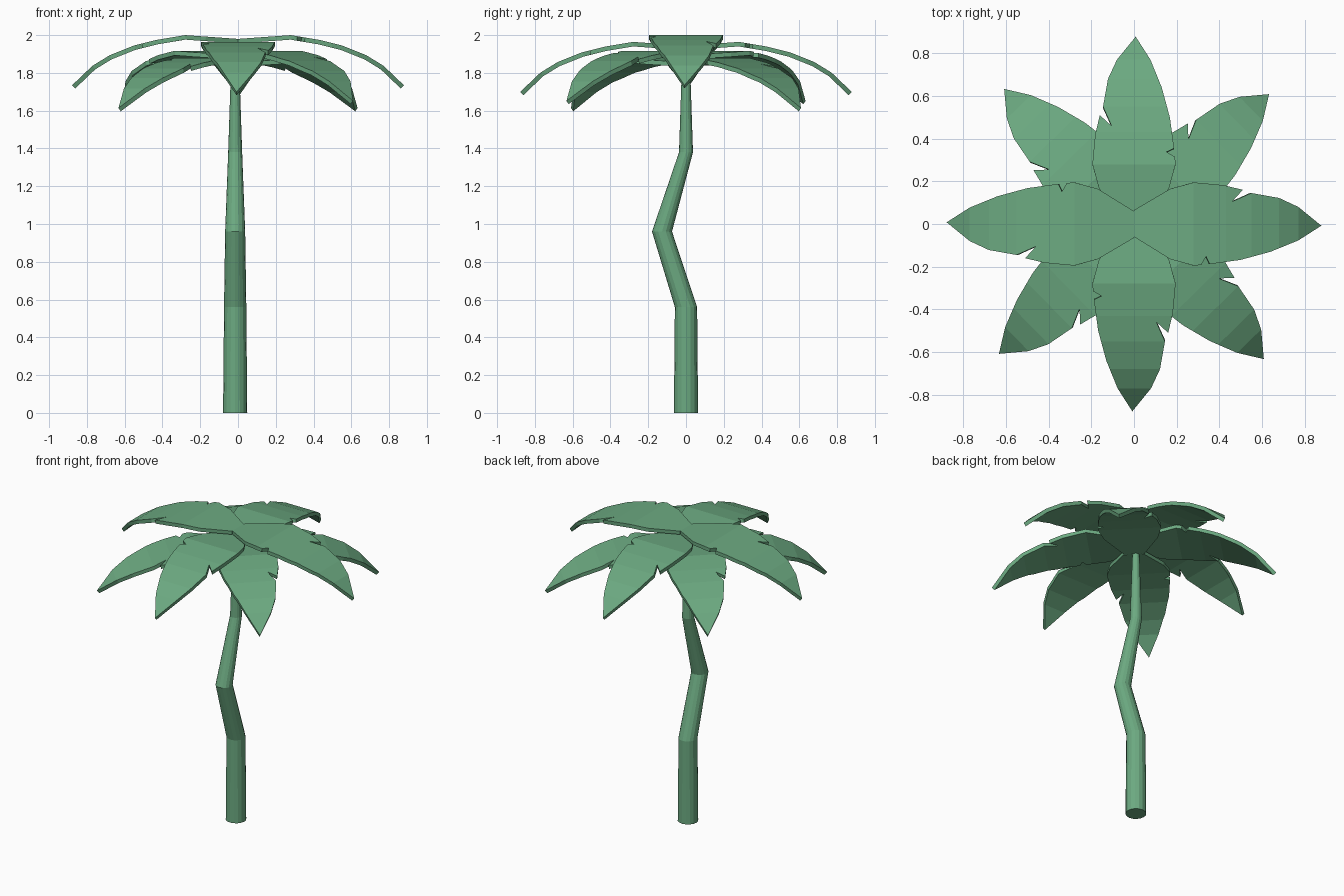
import bpy, bmesh, math
from mathutils import Matrix

if "Cube" in bpy.data.objects:
    bpy.data.objects.remove(bpy.data.objects["Cube"])

green = bpy.data.materials.new("green")
green.diffuse_color = (0.15, 0.40, 0.22, 1)
green.use_nodes = True
green.node_tree.nodes["Principled BSDF"].inputs["Base Color"].default_value = green.diffuse_color


def finish(bm, name):
    mesh = bpy.data.meshes.new(name)
    bm.to_mesh(mesh)
    bm.free()
    obj = bpy.data.objects.new(name, mesh)
    bpy.context.collection.objects.link(obj)
    mesh.materials.append(green)
    return obj


# Trunk: stacked rings (y offset, height, radius)
rings = [(0, 0, 0.064), (0, 0.56, 0.059), (-0.127, 0.96, 0.053),
         (0, 1.38, 0.037), (0, 1.86, 0.021)]
SIDES = 16
bm = bmesh.new()
loops = []
for y, z, r in rings:
    loops.append([bm.verts.new((-0.015 + r * math.cos(a), y + r * math.sin(a), z))
                  for a in [2 * math.pi * i / SIDES for i in range(SIDES)]])
for low, high in zip(loops, loops[1:]):
    for i in range(SIDES):
        j = (i + 1) % SIDES
        bm.faces.new((low[i], low[j], high[j], high[i]))
bm.faces.new(loops[0][::-1])
bm.faces.new(loops[-1])
finish(bm, "trunk")

# Leaf outline with a large tear on one side and a small one on the other
outline = [(0, -0.06), (0.17, -0.165), (0.28, -0.195), (0.315, -0.192), (0.338, -0.152),
           (0.355, -0.188), (0.50, -0.168), (0.64, -0.13), (0.77, -0.077), (0.878, -0.008),
           (0.77, 0.08), (0.68, 0.122), (0.55, 0.145), (0.46, 0.105), (0.51, 0.16),
           (0.42, 0.182), (0.28, 0.195), (0.17, 0.165), (0, 0.065)]
# Droop of the leaf along its length (distance, height)
droop = [(0, 1.98), (0.28, 2.0), (0.43, 1.975), (0.55, 1.945),
         (0.68, 1.893), (0.77, 1.838), (0.878, 1.735)]


def height(x):
    for (x0, z0), (x1, z1) in zip(droop, droop[1:]):
        if x <= x1:
            return z0 + (z1 - z0) * (x - x0) / (x1 - x0)
    return droop[-1][1]


def leaf(name, angle, drop):
    bm = bmesh.new()
    bm.faces.new([bm.verts.new((x, y, 0)) for x, y in outline])
    for x, _ in droop[1:-1]:
        bmesh.ops.bisect_plane(bm, geom=bm.verts[:] + bm.edges[:] + bm.faces[:],
                               dist=1e-4, plane_co=(x, 0, 0), plane_no=(1, 0, 0))
    for v in bm.verts:
        v.co.z = height(v.co.x) - drop
    bm.transform(Matrix.Rotation(math.radians(angle), 4, 'Z'))
    bm.normal_update()
    obj = finish(bm, name)
    mod = obj.modifiers.new("thickness", 'SOLIDIFY')
    mod.thickness = 0.024
    mod.offset = -1


# Four layers of opposite leaf pairs: the upper cross, then the lower diagonals
for i in range(4):
    leaf(f"upper_leaf_{i + 1}", 90 * i, (0, 0.036)[i % 2])
    leaf(f"lower_leaf_{i + 1}", 90 * i + 44.4, (0.121, 0.083)[i % 2])
